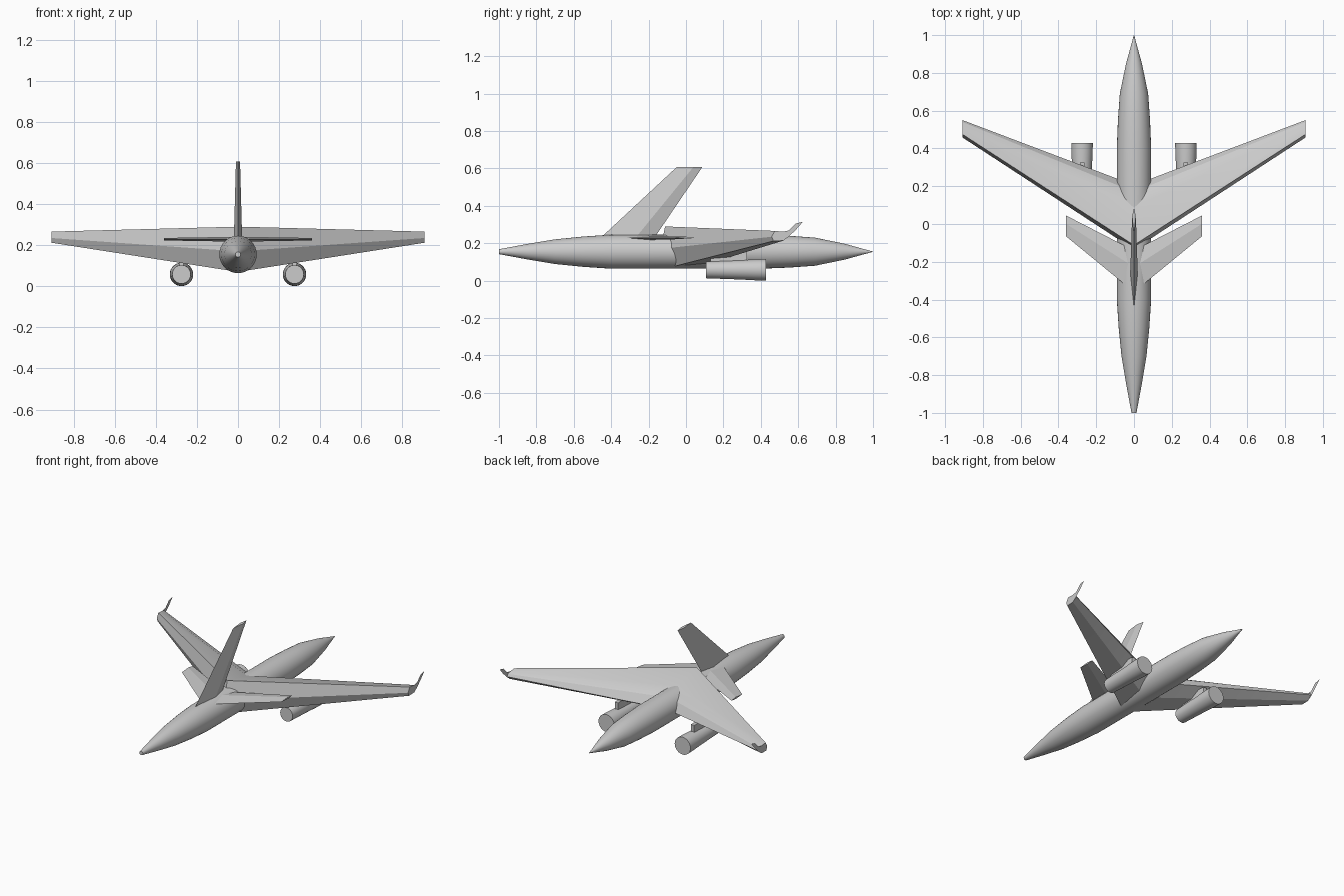
import bpy, bmesh
from math import sin, cos, pi, radians

if "Cube" in bpy.data.objects:
    bpy.data.objects.remove(bpy.data.objects["Cube"])


def loft(name, rings, smooth=None):
    """Skin a list of equal-length closed rings and cap both ends."""
    bm = bmesh.new()
    vs = [[bm.verts.new(p) for p in ring] for ring in rings]
    n = len(rings[0])
    for a, b in zip(vs, vs[1:]):
        for i in range(n):
            j = (i + 1) % n
            bm.faces.new((a[i], a[j], b[j], b[i]))
    bm.faces.new(vs[0])
    bm.faces.new(vs[-1])
    bmesh.ops.recalc_face_normals(bm, faces=bm.faces)
    return finish(name, bm, smooth)


def finish(name, bm, smooth=None):
    mesh = bpy.data.meshes.new(name)
    bm.to_mesh(mesh)
    bm.free()
    ob = bpy.data.objects.new(name, mesh)
    bpy.context.collection.objects.link(ob)
    if smooth:
        bpy.ops.object.select_all(action='DESELECT')
        ob.select_set(True)
        bpy.context.view_layer.objects.active = ob
        bpy.ops.object.shade_smooth_by_angle(angle=radians(smooth))
    return ob


def tube(name, profile, x, z, sides):
    """Round body along y from (y, radius) pairs."""
    rings = [[(x + r * cos(2 * pi * i / sides), y, z + r * sin(2 * pi * i / sides))
              for i in range(sides)] for y, r in profile]
    return loft(name, rings, 35)


# Fuselage: long body, pointed at +y and slightly blunt at -y
tube("fuselage", [(-1, 0.013), (-0.85, 0.041), (-0.7, 0.066), (-0.55, 0.081),
                  (-0.4, 0.091), (0.4, 0.091), (0.55, 0.085), (0.69, 0.075),
                  (0.85, 0.042), (0.94, 0.017), (1, 0.001)], 0, 0.155, 32)

# Wing: thick swept section, (y, z) outlines at the root and the tip
root = [(-0.135, 0.17), (-0.112, 0.29), (0.09, 0.245), (0.17, 0.20),
        (0.206, 0.14), (0.10, 0.085), (-0.09, 0.07)]
tip = [(0.458, 0.235), (0.475, 0.266), (0.52, 0.262), (0.54, 0.254),
       (0.55, 0.24), (0.52, 0.214), (0.468, 0.212)]
SPAN = 0.908
loft("wing", [[(x, y, z) for y, z in sec]
              for x, sec in ((-SPAN, tip), (0, root), (SPAN, tip))], 25)

# Tailplane: thin flat diamond section
def tail_section(x, aft, fore, half):
    mid = aft + 0.6 * (fore - aft)
    return [(x, aft, 0.229), (x, mid, 0.229 + half), (x, fore, 0.229), (x, mid, 0.229 - half)]

loft("tailplane", [tail_section(-0.36, -0.065, 0.045, 0.006),
                   tail_section(0, -0.36, -0.14, 0.012),
                   tail_section(0.36, -0.065, 0.045, 0.006)])

# Fin: tapered diamond section leaning towards +y
def fin_section(z, aft, fore, half):
    mid = aft + 0.65 * (fore - aft)
    return [(0, aft, z), (half, mid, z), (0, fore, z), (-half, mid, z)]

loft("fin", [fin_section(0.235, -0.45, -0.165, 0.02),
             fin_section(0.607, -0.05, 0.087, 0.01)])

for side, s in (("left", -1), ("right", 1)):
    # Winglet: flat blade in the plane of the wing tip
    bm = bmesh.new()
    blade = [(0.475, 0.255), (0.55, 0.268), (0.585, 0.305), (0.625, 0.315),
             (0.59, 0.275), (0.55, 0.236), (0.52, 0.214), (0.468, 0.212)]
    bm.faces.new([bm.verts.new((s * (SPAN + 0.001), y, z)) for y, z in blade])
    finish(side + "_winglet", bm)

    # Engine: closed barrel, wider at the +y end
    tube(side + "_engine", [(0.107, 0.045), (0.30, 0.052), (0.37, 0.056), (0.428, 0.057)],
         s * 0.275, 0.058, 32)

    # Pylon joining engine to wing
    loft(side + "_pylon", [[(s * 0.275 + dx, y, z) for dx, y in
                            ((-0.012, 0.13), (0.012, 0.13), (0.012, 0.325), (-0.012, 0.325))]
                           for z in (0.08, 0.155)])
